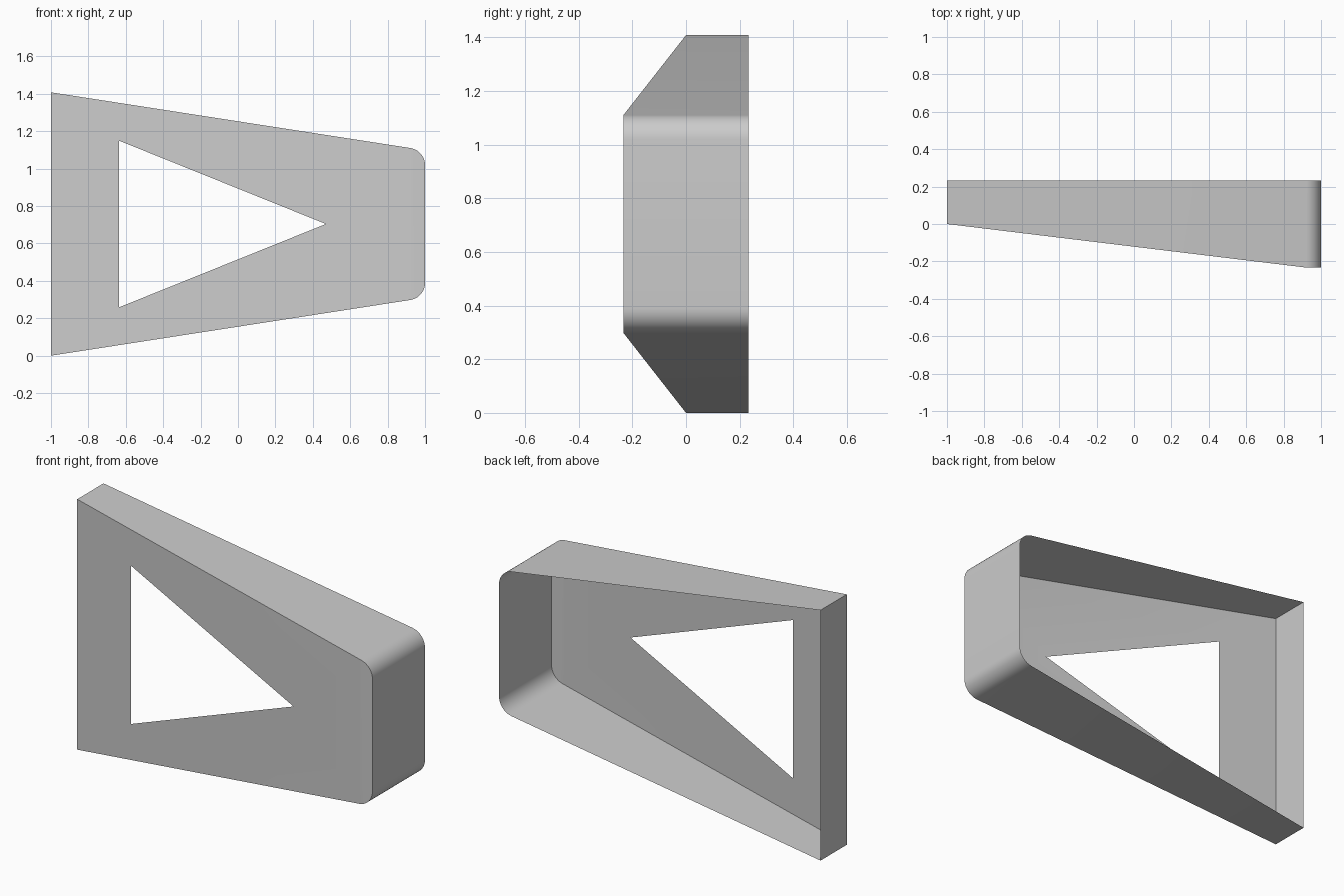
import bpy, bmesh, math

if "Cube" in bpy.data.objects:
    bpy.data.objects.remove(bpy.data.objects["Cube"])

H = 1.408           # full height
D = 0.233           # half depth
MID = H / 2
R = 0.093           # corner radius
SEG = 10

# Upper half of the outline (x, offset from mid-height): tapering edge, rounded corner
slope = math.atan2(0.155, 1.0)
sweep = math.pi / 2 - slope
corner_z = MID - 2 * 0.155
t = R * math.tan(sweep / 2)
cx, cz = 1 - R, corner_z - t
arc = [(cx + R * math.cos(math.pi / 2 - slope - sweep * i / SEG),
        cz + R * math.sin(math.pi / 2 - slope - sweep * i / SEG)) for i in range(SEG + 1)]
upper = [(-1, MID)] + arc
outline = upper + [(x, -z) for x, z in reversed(upper)]
bend = arc[0][0]    # the sloping front turns flat here


def front_y(x):
    return -D * min(1, (x + 1) / (bend + 1))


def finish(name, bm):
    mesh = bpy.data.meshes.new(name)
    bm.to_mesh(mesh)
    bm.free()
    obj = bpy.data.objects.new(name, mesh)
    bpy.context.collection.objects.link(obj)
    bpy.ops.object.select_all(action='DESELECT')
    obj.select_set(True)
    bpy.context.view_layer.objects.active = obj
    bpy.ops.object.shade_smooth_by_angle(angle=math.radians(30))
    return obj


# Front panel: sloping sheet with a triangular opening, plus a flat end strip
bm = bmesh.new()
verts = [bm.verts.new((x, front_y(x), MID + z)) for x, z in outline]
hole = [bm.verts.new((x, front_y(x), MID + z))
        for x, z in [(-0.635, 0.445), (0.47, 0), (-0.635, -0.445)]]
slope_loop = [verts[0], verts[1], verts[-2], verts[-1]]
edges = [bm.edges.new((loop[i - 1], loop[i]))
         for loop in (slope_loop, hole) for i in range(len(loop))]
bmesh.ops.triangle_fill(bm, edges=edges, use_beauty=True)
bm.faces.new(verts[1:-1])
bm.normal_update()
bmesh.ops.reverse_faces(bm, faces=[f for f in bm.faces if f.normal.y > 0])
finish("front_panel", bm)

# Rim: thin wall running right round the outline, open at the back
bm = bmesh.new()
front = [bm.verts.new((x, front_y(x), MID + z)) for x, z in outline]
back = [bm.verts.new((x, D, MID + z)) for x, z in outline]
for i in range(len(outline)):
    bm.faces.new((front[i - 1], front[i], back[i], back[i - 1]))
bm.normal_update()
if bm.faces[:][0].normal.x > 0:    # first face is the wall at the left end
    bmesh.ops.reverse_faces(bm, faces=bm.faces[:])
finish("side_rim", bm)
